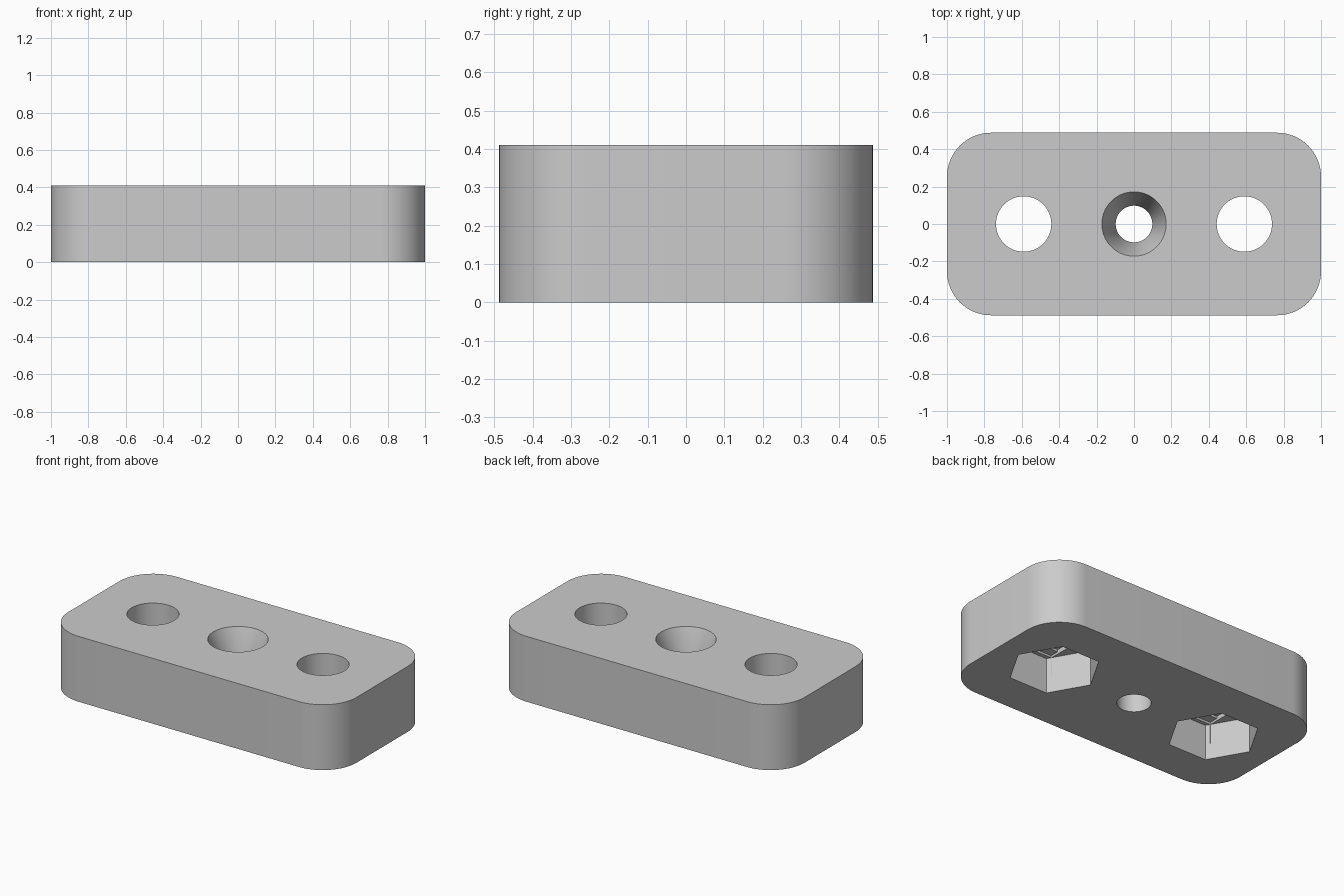
import bpy, bmesh, math

if "Cube" in bpy.data.objects:
    bpy.data.objects.remove(bpy.data.objects["Cube"])

LENGTH, WIDTH, HEIGHT, CORNER = 2.0, 0.976, 0.41, 0.235
BOLT_X, BOLT_R = 0.59, 0.148
NUT_R, NUT_DEPTH, STEP = 0.267, 0.225, 0.014

grey = bpy.data.materials.new("light grey plastic")
grey.diffuse_color = (0.6, 0.6, 0.6, 1)
grey.use_nodes = True
grey.node_tree.nodes["Principled BSDF"].inputs["Base Color"].default_value = grey.diffuse_color


def loft(name, rings):
    """Closed solid through equal-length rings of (x, y, z) points, bottom to top."""
    bm = bmesh.new()
    loops = [[bm.verts.new(p) for p in ring] for ring in rings]
    n = len(loops[0])
    bm.faces.new(loops[0][::-1])
    bm.faces.new(loops[-1])
    for a, b in zip(loops, loops[1:]):
        for i in range(n):
            j = (i + 1) % n
            bm.faces.new((a[i], a[j], b[j], b[i]))
    mesh = bpy.data.meshes.new(name)
    bm.to_mesh(mesh)
    bm.free()
    mesh.materials.append(grey)
    obj = bpy.data.objects.new(name, mesh)
    bpy.context.collection.objects.link(obj)
    return obj


def circle(r, z, n=64, x=0):
    return [(x + r * math.cos(math.tau * i / n), r * math.sin(math.tau * i / n), z)
            for i in range(n)]


def rectangle(hx, pts_y, z, x):
    return [(x - hx, -pts_y, z), (x + hx, -pts_y, z), (x + hx, pts_y, z), (x - hx, pts_y, z)]


def rounded_rectangle(z, steps=16):
    pts = []
    for k, (sx, sy) in enumerate(((1, 1), (-1, 1), (-1, -1), (1, -1))):
        for i in range(steps + 1):
            a = math.pi / 2 * (k + i / steps)
            pts.append((sx * (LENGTH / 2 - CORNER) + CORNER * math.cos(a),
                        sy * (WIDTH / 2 - CORNER) + CORNER * math.sin(a), z))
    return pts


# Rounded block
block = loft("block", [rounded_rectangle(0), rounded_rectangle(HEIGHT)])
cutters = []

# Central countersunk screw hole
cutters.append(loft("screw_hole_cutter", [
    circle(0.098, -0.1), circle(0.098, HEIGHT - 0.2),
    circle(0.172, HEIGHT), circle(0.172, HEIGHT + 0.1)]))

for x in (-BOLT_X, BOLT_X):
    # Hexagonal nut pocket in the underside
    cutters.append(loft("nut_pocket_cutter", [circle(NUT_R, -0.1, 6, x),
                                              circle(NUT_R, NUT_DEPTH, 6, x)]))
    # Shallow stepped ceiling: a slot across the flats, then a square
    slot_y = (NUT_R - BOLT_R) * math.sqrt(3)
    half = BOLT_R + 0.001
    for name, hy, top in (("slot_cutter", slot_y, STEP), ("square_cutter", half, 2 * STEP)):
        cutters.append(loft(name, [rectangle(half, hy, 0.1, x),
                                   rectangle(half, hy, NUT_DEPTH + top, x)]))
    # Bolt hole through to the top
    cutters.append(loft("bolt_hole_cutter", [circle(BOLT_R, 0.12, 64, x),
                                             circle(BOLT_R, HEIGHT + 0.1, 64, x)]))

for cutter in cutters:
    cutter.hide_render = True
    cutter.hide_set(True)
    mod = block.modifiers.new(cutter.name, 'BOOLEAN')
    mod.operation, mod.solver, mod.object = 'DIFFERENCE', 'EXACT', cutter

# Apply the cuts, remove the cutters and smooth the round walls
bpy.context.view_layer.objects.active = block
block.select_set(True)
for mod in list(block.modifiers):
    bpy.ops.object.modifier_apply(modifier=mod.name)
for cutter in cutters:
    bpy.data.objects.remove(cutter)
bpy.ops.object.shade_smooth_by_angle(angle=math.radians(25))
